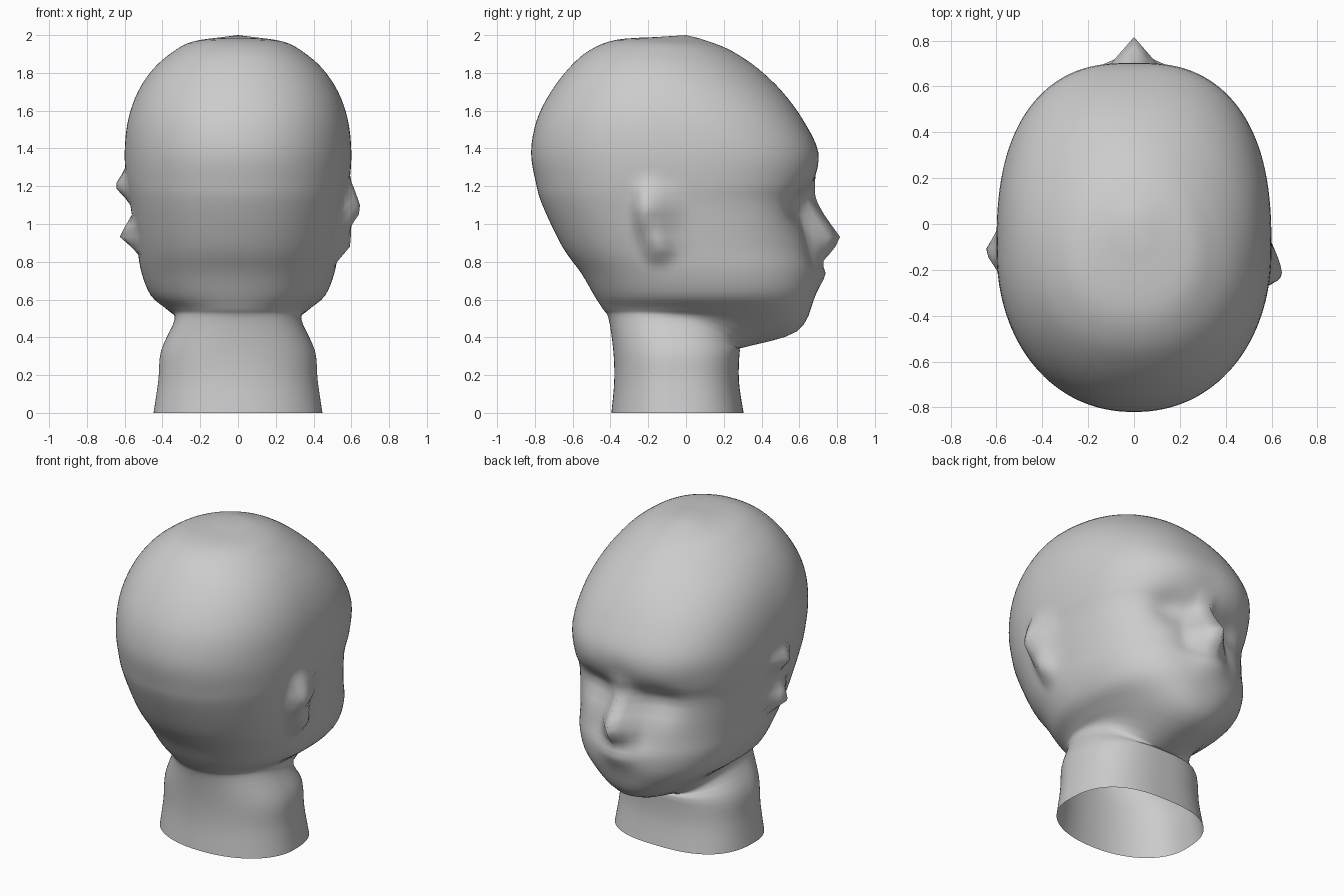
import bpy
import bmesh
from math import sin, cos, tau, exp
from mathutils import Vector

SEGMENTS = 128
STEPS = 4
BACK_SQUARENESS = 2.13

default_cube = bpy.data.objects.get("Cube")
if default_cube:
    bpy.data.objects.remove(default_cube, do_unlink=True)

# Key rings: face height, nape height, face y, nape y, half width, squareness
RINGS = [
    (0, 0, .305, -.395, .447, 2.6),
    (.17, .17, .28, -.38, .422, 2.6),
    (.33, .33, .285, -.385, .407, 2.5),
    (.345, .5, .3, -.41, .335, 2.4),
    (.43, .55, .585, -.44, .375, 2.1),
    (.6, .62, .675, -.485, .46, 2.4),
    (.74, .74, .685, -.555, .51, 2.5),
    (.88, .88, .645, -.655, .535, 2.6),
    (1.1, 1.1, .635, -.76, .57, 2.6),
    (1.22, 1.22, .67, -.795, .59, 2.6),
    (1.38, 1.38, .7, -.82, .6, 2.5),
    (1.55, 1.55, .62, -.79, .582, 2.4),
    (1.7, 1.7, .51, -.715, .53, 2.2),
    (1.82, 1.83, .385, -.615, .445, 2),
    (1.9, 1.92, .27, -.51, .345, 2),
    (1.945, 1.975, .18, -.37, .25, 2),
    (1.983, 1.99, .07, -.15, .1, 2),
]


def signed_power(value, power):
    return abs(value) ** power * (1 if value >= 0 else -1)


def make_ring(face_z, nape_z, face_y, nape_y, width, square):
    """Rounded outline, with its height blending from nape to face."""
    points = []
    middle = nape_y + .47 * (face_y - nape_y)
    for i in range(SEGMENTS):
        angle = tau * i / SEGMENTS
        power = 2 / (square if sin(angle) > 0 else BACK_SQUARENESS)
        x = width * signed_power(cos(angle), power)
        reach = face_y - middle if sin(angle) > 0 else middle - nape_y
        y = middle + reach * signed_power(sin(angle), power)
        blend = (y - nape_y) / (face_y - nape_y)
        if face_z < 1:
            blend = blend ** 5
        points.append(Vector((x, y, nape_z + (face_z - nape_z) * blend)))
    return points


def smooth_between(a, b, c, d, t):
    """Catmull-Rom blend from b to c."""
    return .5 * (2 * b + (c - a) * t + (2 * a - 5 * b + 4 * c - d) * t * t
                 + (3 * b - a - 3 * c + d) * t ** 3)


def soft(distance_a, radius_a, distance_b, radius_b):
    return exp(-(distance_a / radius_a) ** 2 - (distance_b / radius_b) ** 2)


def ramp(value, stops):
    """Straight-line interpolation through (position, height) stops."""
    for (a, low), (b, high) in zip(stops, stops[1:]):
        if a <= value <= b:
            return low + (high - low) * (value - a) / (b - a)
    return 0


NOSE = [(.79, 0), (.86, .125), (.925, .18), (1.05, .1), (1.16, .035), (1.25, 0)]

# Ear peaks: side, y, z, forward reach, backward reach, height reach, size
EARS = [
    (1, -.23, 1.07, .22, .06, .18, .1),
    (1, -.15, .89, .12, .1, .11, .07),
    (-1, -.12, 1.2, .11, .1, .09, .07),
    (-1, -.14, .94, .12, .1, .1, .095),
]


def sculpt(p):
    """Raise or press in the features of the face and ears."""
    x, y, z = p
    if y > .25:
        side = abs(x)
        # eye sockets, brow, cheeks and mouth
        p.y -= .055 * soft(side - .22, .13, z - 1.09, .09)
        p.y += .01 * soft(side - .2, .2, z - 1.27, .07)
        p.y += .015 * soft(side - .27, .13, z - .86, .13)
        p.y += .055 * soft(side, .13, z - .75, .08)
        # nose
        half = .07 + .09 * max(0, min(1, (1.15 - z) / .23))
        p.y += ramp(z, NOSE) * max(0, 1 - side / half)
    for ear_side, ear_y, ear_z, ahead, behind, tall, size in EARS:
        if x * ear_side > .3:
            along = (y - ear_y) / (ahead if y > ear_y else behind)
            up = (z - ear_z) / tall
            distance = (along * along + up * up) ** .5
            p.x += ear_side * size * max(0, 1 - distance)
    return p


# Loft the head and the open neck as one skin
keys = [make_ring(*row) for row in RINGS]
bm = bmesh.new()
loops = []
for k in range(len(keys) - 1):
    before = keys[max(k - 1, 0)]
    after = keys[min(k + 2, len(keys) - 1)]
    last = k == len(keys) - 2
    for step in range(STEPS + (1 if last else 0)):
        t = step / STEPS
        loops.append([
            bm.verts.new(sculpt(smooth_between(a, b, c, d, t)))
            for a, b, c, d in zip(before, keys[k], keys[k + 1], after)])

for lower, upper in zip(loops, loops[1:]):
    for i in range(SEGMENTS):
        j = (i + 1) % SEGMENTS
        bm.faces.new((lower[i], lower[j], upper[j], upper[i]))

# Crown
crown = bm.verts.new((0, 0, 2))
for i in range(SEGMENTS):
    bm.faces.new((loops[-1][i], loops[-1][(i + 1) % SEGMENTS], crown))

mesh = bpy.data.meshes.new("head")
bm.to_mesh(mesh)
bm.free()
mesh.shade_smooth()
head = bpy.data.objects.new("head", mesh)
bpy.context.collection.objects.link(head)

# Plain grey clay
clay = bpy.data.materials.new("grey clay")
clay.use_nodes = True
colour = (.6, .6, .6, 1)
clay.diffuse_color = colour
clay.node_tree.nodes["Principled BSDF"].inputs["Base Color"].default_value = colour
mesh.materials.append(clay)
